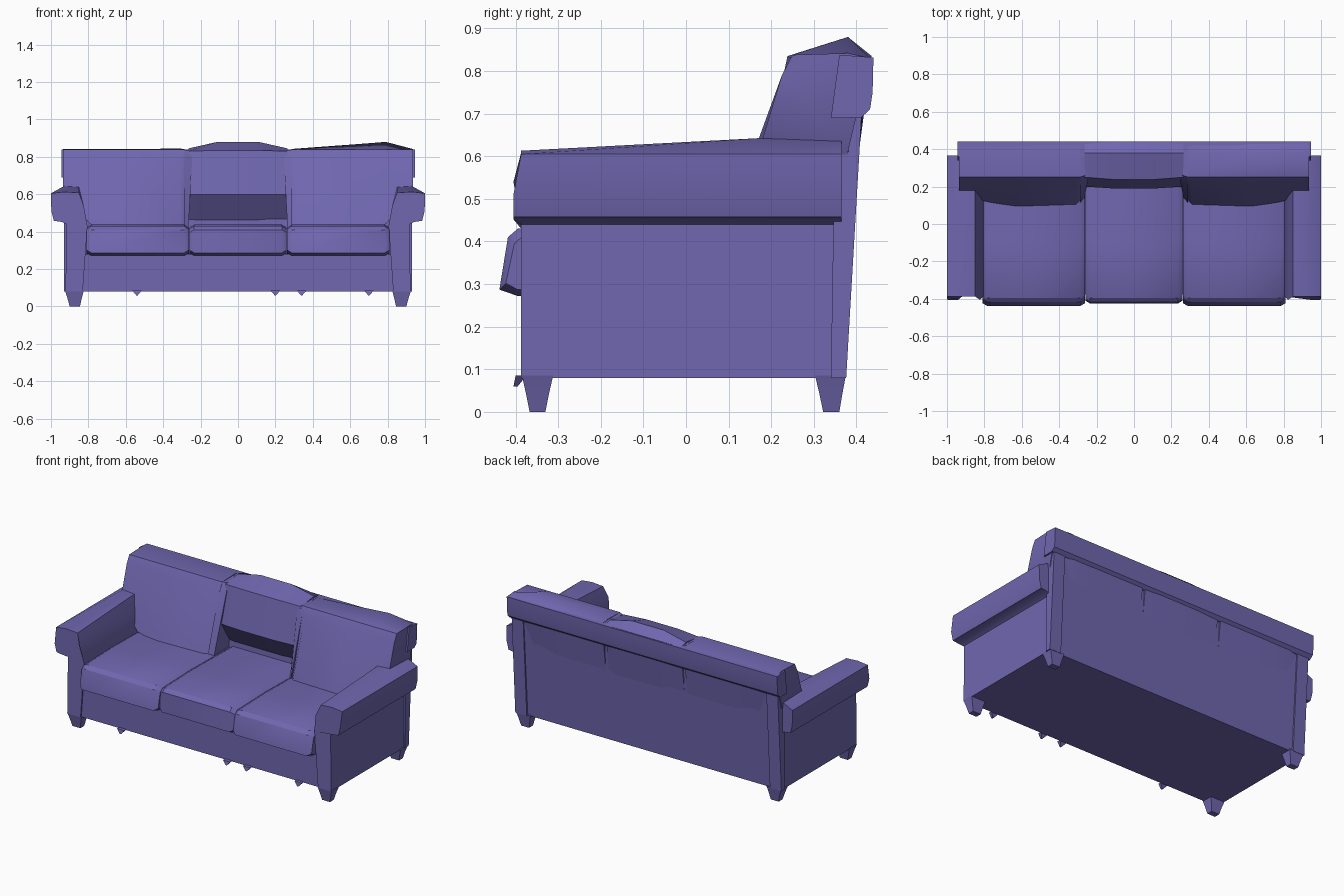
import bpy, bmesh, math

if "Cube" in bpy.data.objects:
    bpy.data.objects.remove(bpy.data.objects["Cube"])

fabric = bpy.data.materials.new("violet fabric")
fabric.diffuse_color = (0.16, 0.135, 0.43, 1)
fabric.use_nodes = True
fabric.node_tree.nodes["Principled BSDF"].inputs["Base Color"].default_value = fabric.diffuse_color


def loft(name, sections, angle=35):
    """Skin a list of equal-length 3D loops and cap both ends."""
    bm = bmesh.new()
    rings = [[bm.verts.new(p) for p in s] for s in sections]
    n = len(rings[0])
    for a, b in zip(rings, rings[1:]):
        for i in range(n):
            j = (i + 1) % n
            bm.faces.new((a[i], a[j], b[j], b[i]))
    bm.faces.new(rings[0])
    bm.faces.new(rings[-1])
    bmesh.ops.recalc_face_normals(bm, faces=bm.faces)
    me = bpy.data.meshes.new(name)
    bm.to_mesh(me)
    bm.free()
    me.materials.append(fabric)
    ob = bpy.data.objects.new(name, me)
    bpy.context.collection.objects.link(ob)
    bpy.ops.object.select_all(action='DESELECT')
    ob.select_set(True)
    bpy.context.view_layer.objects.active = ob
    bpy.ops.object.shade_smooth_by_angle(angle=math.radians(angle))
    return ob


def across(x, profile):
    """Place a (y, z) profile at a given x."""
    return [(x, y, z) for y, z in profile]


def rect(x0, x1, y0, y1, z):
    return [(x0, y0, z), (x1, y0, z), (x1, y1, z), (x0, y1, z)]


# Base with front apron and leaning back panel
base = [(-0.378, 0.08), (0.365, 0.08), (0.405, 0.70), (0.30, 0.70),
        (0.28, 0.28), (-0.378, 0.28)]
loft("base", [across(-0.90, base), across(0.90, base)])

# Rolled top along the back
roll = [(0.34, 0.69), (0.41, 0.69), (0.432, 0.71), (0.438, 0.75),
        (0.44, 0.832), (0.36, 0.838)]
loft("back_roll", [across(-0.945, roll), across(0.945, roll)])

# Arms (front section, shoulder, rear section), rear posts and legs
arm = [(0.83, 0.08), (0.922, 0.08), (0.918, 0.44), (0.94, 0.452),
       (0.985, 0.458), (0.998, 0.51), (1.0, 0.605), (0.93, 0.613),
       (0.85, 0.608), (0.825, 0.54), (0.805, 0.43)]
for s, side in ((-1, "left"), (1, "right")):
    front, mid, rear = [], [], []
    for x, z in arm:
        y = -0.405 if 0.44 < z < 0.58 else -0.387
        front.append((s * x, y, z))
        mid.append((s * x, 0.20, z + (0.031 if 0.84 < x < 0.95 and z > 0.6 else 0)))
        rear.append((s * x, 0.365, z + (0.025 if 0.84 < x < 0.95 and z > 0.6 else 0)))
    loft(side + "_arm", [front, mid, rear])

    post = [(0.34, 0.08), (0.376, 0.08), (0.412, 0.695), (0.35, 0.695)]
    loft(side + "_rear_post", [across(s * 0.85, post), across(s * 0.93, post)])

    for name, y0, y1, f0, f1 in (("front", -0.385, -0.312, -0.367, -0.33),
                                 ("rear", 0.303, 0.375, 0.322, 0.36)):
        loft(f"{side}_{name}_leg",
             [rect(s * 0.825, s * 0.925, y0, y1, 0.085),
              rect(s * 0.835, s * 0.912, (y0 + f0) / 2, (y1 + f1) / 2, 0.045),
              rect(s * 0.845, s * 0.90, f0, f1, 0)])

# Three seat cushions with softened ends
def seat(name, x0, x1, out):
    def prof(inset):
        return [(-0.395, 0.272 + inset), (-0.425 - out + inset, 0.287 + inset),
                (-0.418 + inset, 0.41 - inset), (-0.395 + inset, 0.43 - inset),
                (-0.10, 0.437 - inset), (0.30, 0.43 - inset), (0.30, 0.272)]
    loft(name, [across(x0, prof(0.015)), across(x0 + 0.025, prof(0)),
                across(x1 - 0.025, prof(0)), across(x1, prof(0.015))])


seat("left_seat_cushion", -0.81, -0.262, 0.013)
seat("middle_seat_cushion", -0.26, 0.26, 0.0)
seat("right_seat_cushion", 0.262, 0.81, 0.013)

# Outer back cushions; the right one is plumped up to a peak
def back_section(x, foot_y, foot_z, peak):
    return across(x, [(foot_y, foot_z), (0.225, 0.79), (0.25, 0.838),
                      (0.38, peak), (0.432, 0.83), (0.38, foot_z)])


for s, side, peak in ((-1, "left", 0.842), (1, "right", 0.88)):
    loft(side + "_back_cushion",
         [back_section(s * 0.285, 0.13, 0.42, 0.842),
          back_section(s * 0.31, 0.10, 0.42, 0.844),
          back_section(s * 0.62, 0.09, 0.42, 0.842 + (peak - 0.842) * 0.65),
          back_section(s * 0.79, 0.12, 0.44, peak),
          back_section(s * 0.935, 0.17, 0.61, 0.842)], 45)
    # slim inner edge that flares out toward the top
    loft(side + "_back_cushion_edge",
         [[(s * 0.29, 0.11, 0.42), (s * 0.265, 0.14, 0.42),
           (s * 0.265, 0.36, 0.42), (s * 0.29, 0.36, 0.42)],
          [(s * 0.29, 0.225, 0.79), (s * 0.245, 0.235, 0.79),
           (s * 0.245, 0.40, 0.79), (s * 0.29, 0.40, 0.79)],
          [(s * 0.29, 0.25, 0.838), (s * 0.262, 0.26, 0.835),
           (s * 0.262, 0.40, 0.835), (s * 0.29, 0.40, 0.838)]])

# Middle back cushion, undercut below and crowned on top
low = [(0.32, 0.42), (0.20, 0.60), (0.25, 0.83), (0.38, 0.845), (0.43, 0.832), (0.38, 0.42)]
high = [(0.32, 0.42), (0.19, 0.60), (0.238, 0.835), (0.38, 0.88), (0.436, 0.835), (0.38, 0.42)]
loft("middle_back_cushion", [across(-0.265, low), across(-0.11, high),
                             across(0.11, high), across(0.265, low)])

# Tiny pointed tacks under the front edge
for i, x in enumerate((-0.54, 0.20, 0.34, 0.70)):
    loft(f"front_tack_{i + 1}", [rect(x - 0.025, x + 0.025, -0.40, -0.375, 0.085),
                                 rect(x - 0.004, x + 0.004, -0.405, -0.395, 0.06)])
